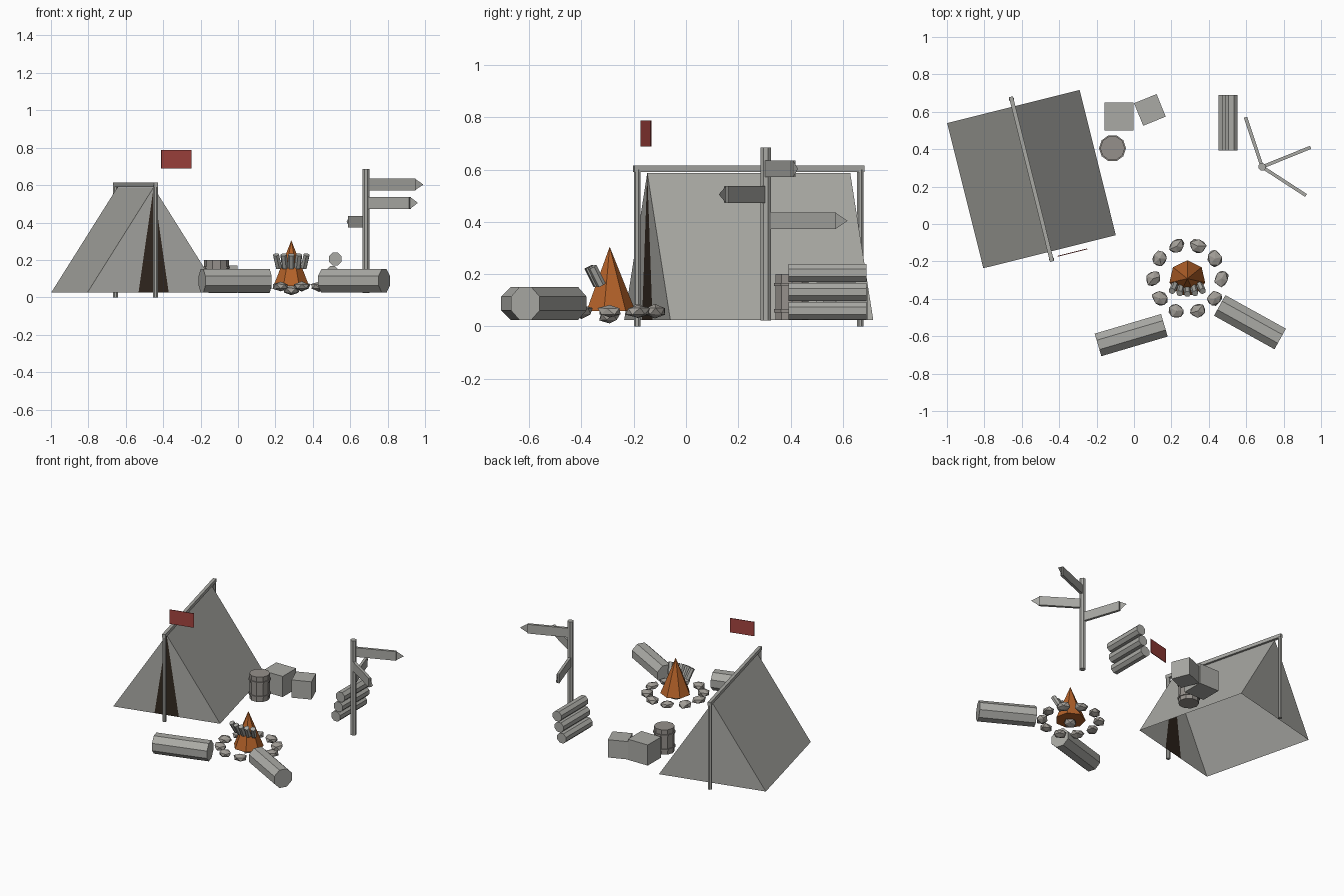
import bpy, bmesh, math, random
from mathutils import Matrix, Vector

random.seed(4)
cube = bpy.data.objects.get("Cube")
if cube:
    bpy.data.objects.remove(cube)


def material(name, rgb):
    m = bpy.data.materials.new(name)
    m.use_nodes = True
    m.diffuse_color = (*rgb, 1)
    m.node_tree.nodes["Principled BSDF"].inputs["Base Color"].default_value = (*rgb, 1)
    return m


GREY = material("weathered grey", (0.40, 0.40, 0.375))
STONE = material("stone grey", (0.36, 0.34, 0.31))
CASK = material("cask grey", (0.30, 0.28, 0.26))
DARK = material("dark brown", (0.032, 0.021, 0.014))
ORANGE = material("flame orange", (0.45, 0.12, 0.022))
RED = material("flag red", (0.36, 0.055, 0.048))


def finish(name, bm, *mats, matrix=None):
    me = bpy.data.meshes.new(name)
    bm.to_mesh(me)
    bm.free()
    for m in mats:
        me.materials.append(m)
    ob = bpy.data.objects.new(name, me)
    bpy.context.collection.objects.link(ob)
    if matrix:
        ob.matrix_world = matrix
    return ob


def box(name, size, mat, matrix):
    bm = bmesh.new()
    bmesh.ops.create_cube(bm, size=1)
    bmesh.ops.scale(bm, vec=size, verts=bm.verts)
    return finish(name, bm, mat, matrix=matrix)


def rod(name, a, b, r, mat, sides=8, tip=None):
    """Prism or cone from point a to point b, with a flat side down."""
    a, b = Vector(a), Vector(b)
    bm = bmesh.new()
    bmesh.ops.create_cone(bm, cap_ends=True, segments=sides, radius1=r,
                          radius2=r if tip is None else tip, depth=(b - a).length)
    bmesh.ops.rotate(bm, matrix=Matrix.Rotation(math.pi / sides, 3, 'Z'), verts=bm.verts)
    turn = (b - a).to_track_quat('Z', 'Y').to_matrix().to_4x4()
    return finish(name, bm, mat, matrix=Matrix.Translation((a + b) / 2) @ turn)


def place(x, y, z, degrees=0):
    return Matrix.Translation((x, y, z)) @ Matrix.Rotation(math.radians(degrees), 4, 'Z')


# Tent: open-bottomed canvas prism with a dark doorway
tent = place(-0.548, 0.24, 0, 14)
W, L, LOW, TOP, DOOR = 0.365, 0.40, 0.025, 0.588, 0.083
bm = bmesh.new()
fl, dl, dr, fr = [bm.verts.new((x, -L, LOW)) for x in (-W, -DOOR, DOOR, W)]
bl, br = [bm.verts.new((x, L, LOW)) for x in (-W, W)]
fa, ba = [bm.verts.new((0, y, TOP)) for y in (-L, L)]
for corners in ((fl, dl, fa), (dr, fr, fa), (br, bl, ba), (fl, fa, ba, bl), (fr, br, ba, fa)):
    bm.faces.new(corners)
bm.faces.new((dl, dr, fa)).material_index = 1
finish("tent_canvas", bm, GREY, DARK, matrix=tent)

# Tent frame
box("tent_ridge_beam", (0.022, 0.907, 0.024), GREY, tent @ Matrix.Translation((0, 0, 0.603)))
for name, y in (("front", -0.44), ("back", 0.44)):
    foot = tent @ Vector((0, y, 0))
    rod(f"tent_{name}_pole", foot, foot + Vector((0, 0, 0.6)), 0.014, GREY)

# Flag
box("flag", (0.165, 0.004, 0.1), RED, place(-0.33, -0.153, 0.738, 14))

# Crates
box("large_crate", (0.155, 0.15, 0.145), GREY, place(-0.08, 0.575, 0.0965))
box("small_crate", (0.13, 0.13, 0.125), GREY, place(0.085, 0.61, 0.0865, 22))

# Barrel with hoops
bx, by = -0.115, 0.405
rod("barrel", (bx, by, 0.025), (bx, by, 0.2), 0.066, CASK, 10)
for z in (0.06, 0.16):
    rod("barrel_hoop", (bx, by, z - 0.006), (bx, by, z + 0.006), 0.072, CASK, 10)

# Firewood stack
for x, z in ((0.485, 0.06), (0.505, 0.132), (0.52, 0.205)):
    rod("firewood_log", (x, 0.393, z), (x, 0.69, z), 0.037, GREY)

# Signpost with three pointed boards
px, py = 0.685, 0.305
rod("signpost", (px, py, 0.022), (px, py, 0.685), 0.021, GREY)
for z, angle in ((0.603, 22), (0.505, -33), (0.404, 108.5)):
    base = place(px, py, z, angle)
    box("sign_board", (0.28, 0.018, 0.064), GREY, base @ Matrix.Translation((0.14, 0, 0)))
    bm = bmesh.new()
    tip = bm.faces.new([bm.verts.new(p) for p in
                        ((0.28, 0, -0.032), (0.33, 0, 0), (0.28, 0, 0.032))])
    bmesh.ops.solidify(bm, geom=[tip], thickness=0.003)
    finish("sign_tip", bm, GREY, matrix=base)

# Seat logs
for cx, cy, angle in ((-0.015, -0.594, 16.5), (0.62, -0.525, -29)):
    centre = Vector((cx, cy, 0.088))
    half = Matrix.Rotation(math.radians(angle), 3, 'Z') @ Vector((0.185, 0, 0))
    rod("seat_log", centre - half, centre + half, 0.068, GREY)

# Campfire flame
fx, fy = 0.285, -0.292
rod("flame", (fx, fy, 0.06), (fx, fy, 0.305), 0.098, ORANGE, 7, tip=0)

# Kindling fan leaning against the flame
for i in range(-2, 3):
    x = fx + 0.033 * i
    y = fy - 0.048 + 0.004 * i * i
    rod("kindling_stick", (x, y, 0.158), (x + 0.008 * i, y - 0.035, 0.228), 0.018, GREY, 6)


# Fire ring stones
def stone(name, x, y, z, degrees):
    bm = bmesh.new()
    bmesh.ops.create_icosphere(bm, subdivisions=1, radius=1)
    for v in bm.verts:
        v.co *= random.uniform(0.85, 1.1)
    bmesh.ops.scale(bm, vec=(0.042, 0.05, 0.027), verts=bm.verts)
    finish(name, bm, STONE, matrix=place(x, y, z, degrees))


for i in range(10):
    a = math.tau * i / 10
    stone("ring_stone", fx + 0.182 * math.cos(a), fy + 0.182 * math.sin(a), 0.058,
          36 * i + random.uniform(-30, 30))
stone("centre_stone", fx, fy, 0.036, 90)
